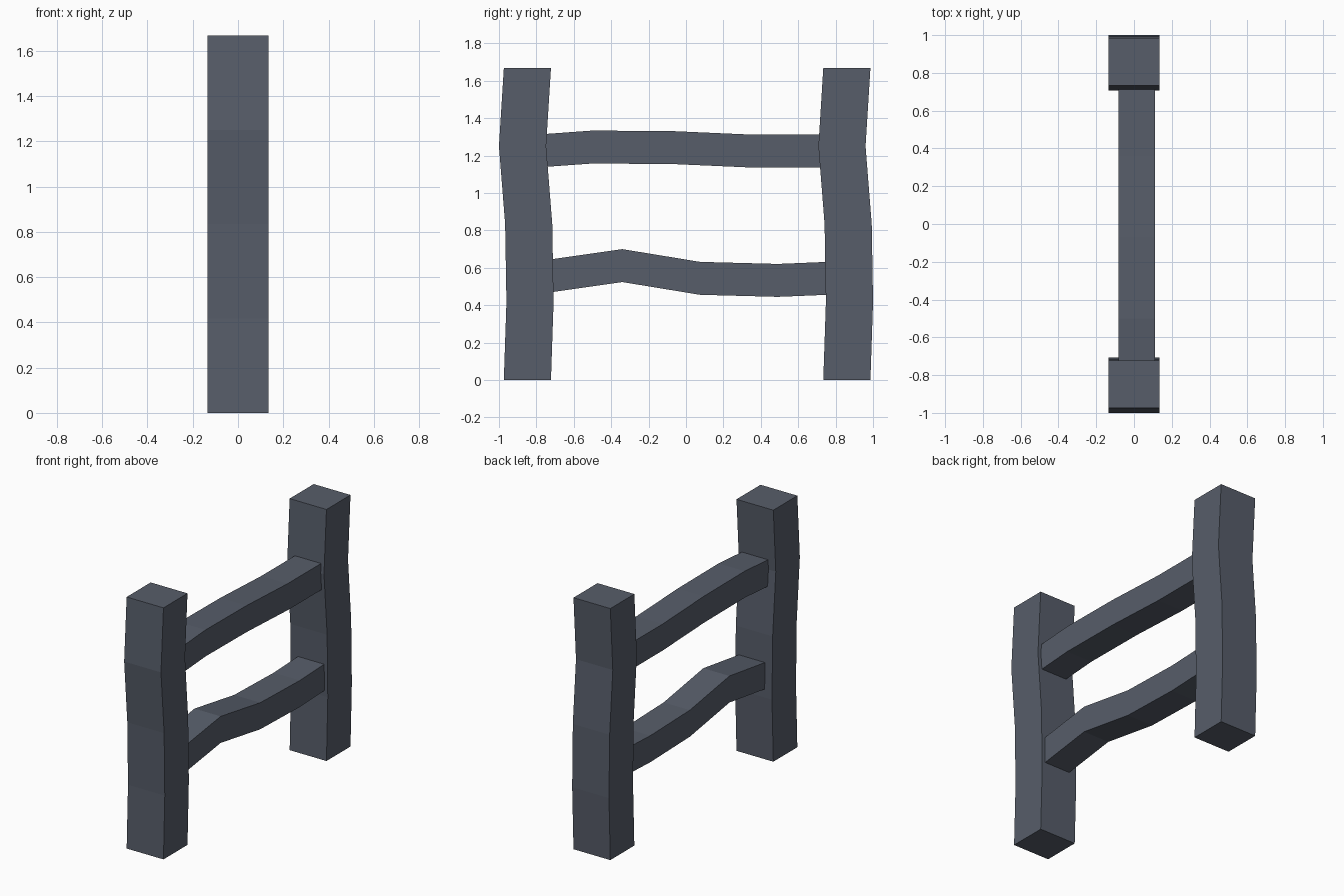
import bpy
import bmesh

if "Cube" in bpy.data.objects:
    bpy.data.objects.remove(bpy.data.objects["Cube"])

mat = bpy.data.materials.new("dark slate wood")
mat.diffuse_color = (0.095, 0.110, 0.143, 1)
mat.use_nodes = True
mat.node_tree.nodes["Principled BSDF"].inputs["Base Color"].default_value = mat.diffuse_color


def beam(name, sections):
    """Loft a closed four-sided beam through rings of four corners."""
    bm = bmesh.new()
    rings = [[bm.verts.new(c) for c in ring] for ring in sections]
    for a, b in zip(rings, rings[1:]):
        for i in range(4):
            j = (i + 1) % 4
            bm.faces.new((a[i], a[j], b[j], b[i]))
    bm.faces.new(rings[0][::-1])
    bm.faces.new(rings[-1])
    bmesh.ops.recalc_face_normals(bm, faces=bm.faces)
    me = bpy.data.meshes.new(name)
    bm.to_mesh(me)
    bm.free()
    me.materials.append(mat)
    ob = bpy.data.objects.new(name, me)
    bpy.context.collection.objects.link(ob)
    return ob


# Two identical crooked posts: (z, y offset of the section centre)
post_path = [(0, 0), (0.417, 0.014), (0.834, 0.007), (1.25, -0.026), (1.668, 0)]
W, D = 0.135, 0.126
for name, y0 in (("front_post", -0.848), ("back_post", 0.860)):
    beam(name, [[(-W, y0 + o - D, z), (W, y0 + o - D, z),
                 (W, y0 + o + D, z), (-W, y0 + o + D, z)] for z, o in post_path])

# Two bent rails with ends buried in the posts: (y, z of the top edge)
rails = {
    "upper_rail": [(-0.93, 1.303), (-0.50, 1.334), (-0.07, 1.331), (0.36, 1.312), (0.79, 1.312)],
    "lower_rail": [(-0.755, 0.641), (-0.34, 0.700), (0.075, 0.632), (0.49, 0.621), (0.905, 0.638)],
}
X0, X1, T = -0.081, 0.111, 0.176
for name, path in rails.items():
    beam(name, [[(X0, y, z - T), (X1, y, z - T), (X1, y, z), (X0, y, z)] for y, z in path])
